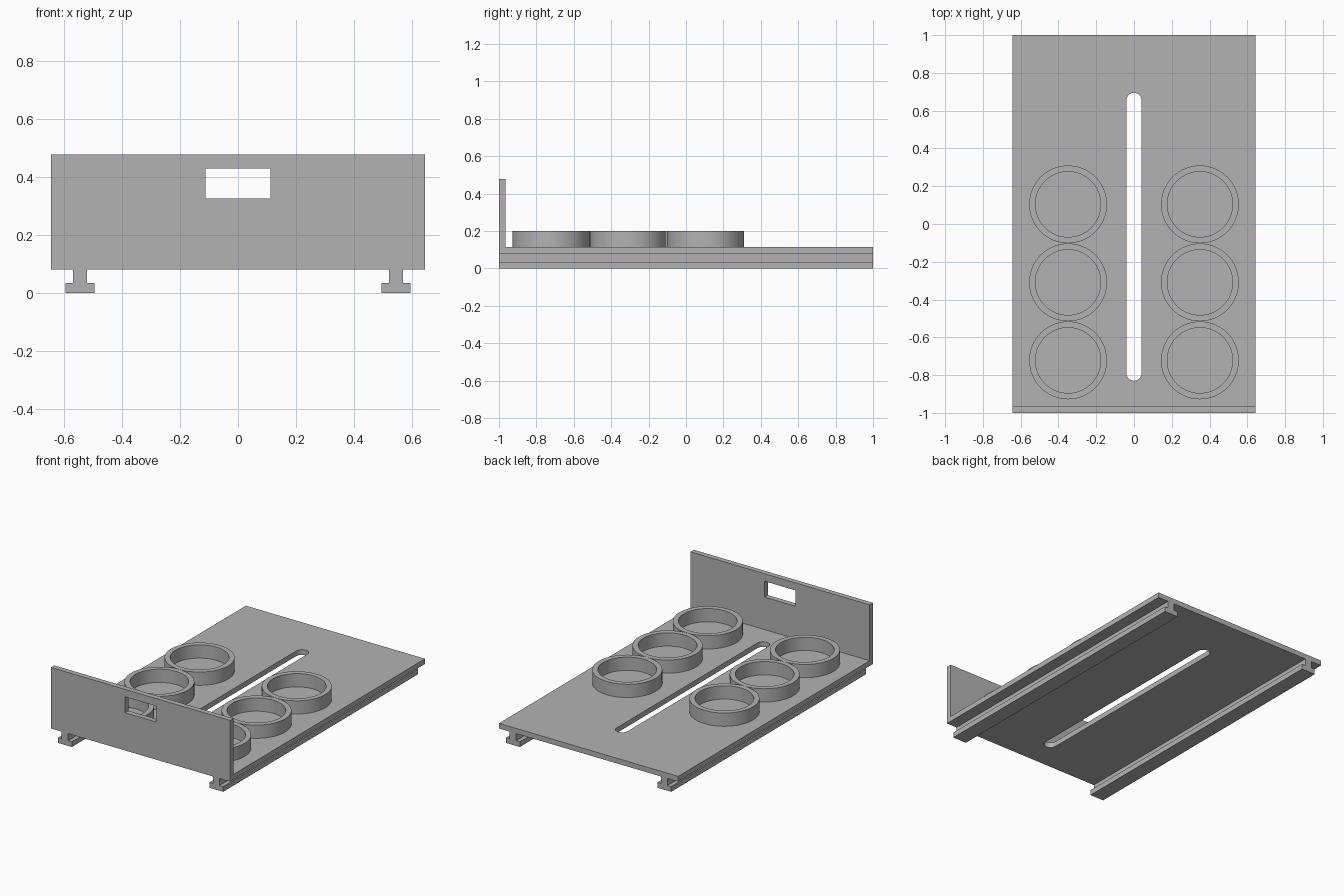
import bpy, bmesh
from math import sin, cos, pi, radians
from mathutils import Matrix, Vector

cube = bpy.data.objects.get("Cube")
if cube:
    bpy.data.objects.remove(cube, do_unlink=True)

grey = bpy.data.materials.new("plain grey")
grey.use_nodes = True
GREY = (0.45, 0.45, 0.45, 1)
grey.diffuse_color = GREY
grey.node_tree.nodes["Principled BSDF"].inputs["Base Color"].default_value = GREY

# Profile planes: flat (extrudes up) and upright (extrudes towards the back)
FLAT = Matrix.Identity(4)
UPRIGHT = Matrix.Rotation(radians(90), 4, "X")


def rect(x0, y0, x1, y1):
    return [(x0, y0), (x1, y0), (x1, y1), (x0, y1)]


def circle(radius, n=64):
    return [(radius * cos(2 * pi * i / n), radius * sin(2 * pi * i / n)) for i in range(n)]


def slot(radius, y0, y1, n=16):
    """Long hole with rounded ends."""
    top = [(radius * cos(pi * i / n), y1 - radius + radius * sin(pi * i / n)) for i in range(n + 1)]
    bottom = [(-x, y0 + y1 - y) for x, y in top]
    return top + bottom


def extrude(name, loops, plane, direction, location=(0, 0, 0), smooth=False):
    """Fill an outline with optional holes and extrude it into a solid."""
    bm = bmesh.new()
    edges = []
    for loop in loops:
        verts = [bm.verts.new((x, y, 0)) for x, y in loop]
        edges += [bm.edges.new((a, b)) for a, b in zip(verts, verts[1:] + verts[:1])]
    bmesh.ops.triangle_fill(bm, edges=edges, use_beauty=True, normal=(0, 0, 1))
    bm.transform(plane)
    result = bmesh.ops.extrude_face_region(bm, geom=bm.faces[:], use_keep_orig=True)
    moved = [g for g in result["geom"] if isinstance(g, bmesh.types.BMVert)]
    bmesh.ops.translate(bm, verts=moved, vec=Vector(direction))
    bmesh.ops.recalc_face_normals(bm, faces=bm.faces[:])
    mesh = bpy.data.meshes.new(name)
    bm.to_mesh(mesh)
    bm.free()
    mesh.materials.append(grey)
    obj = bpy.data.objects.new(name, mesh)
    obj.location = location
    bpy.context.collection.objects.link(obj)
    if smooth:
        bpy.ops.object.select_all(action="DESELECT")
        obj.select_set(True)
        bpy.context.view_layer.objects.active = obj
        bpy.ops.object.shade_smooth_by_angle(angle=radians(30))
    return obj


HALF_W = 0.644
PLATE_Z, PLATE_TOP = 0.08, 0.114
PANEL_T = 0.034

# Base plate with the long slot
extrude("base_plate", [rect(-HALF_W, -1 + PANEL_T, HALF_W, 1), slot(0.04, -0.83, 0.695)],
        FLAT, (0, 0, PLATE_TOP - PLATE_Z), (0, 0, PLATE_Z), smooth=True)

# Front panel with the handle opening
extrude("front_panel", [rect(-HALF_W, PLATE_Z, HALF_W, 0.477), rect(-0.112, 0.325, 0.112, 0.428)],
        UPRIGHT, (0, PANEL_T, 0), (0, -1, 0))

# T-section rails under both long edges
FOOT, WEB, STEP = 0.05, 0.024, 0.034
rail = [(-FOOT, 0), (FOOT, 0), (FOOT, STEP), (WEB, STEP),
        (WEB, PLATE_Z), (-WEB, PLATE_Z), (-WEB, STEP), (-FOOT, STEP)]
for side, sign in (("left", 1), ("right", -1)):
    extrude(side + "_rail", [rail], UPRIGHT, (0, 2, 0), (sign * 0.544, -1, 0))

    # Three holder rings in a row
    for i in range(3):
        extrude(f"{side}_ring_{i + 1}", [circle(0.206), circle(0.173)], FLAT,
                (0, 0, 0.2 - PLATE_TOP), (sign * 0.349, -0.722 + i * 0.413, PLATE_TOP), smooth=True)
